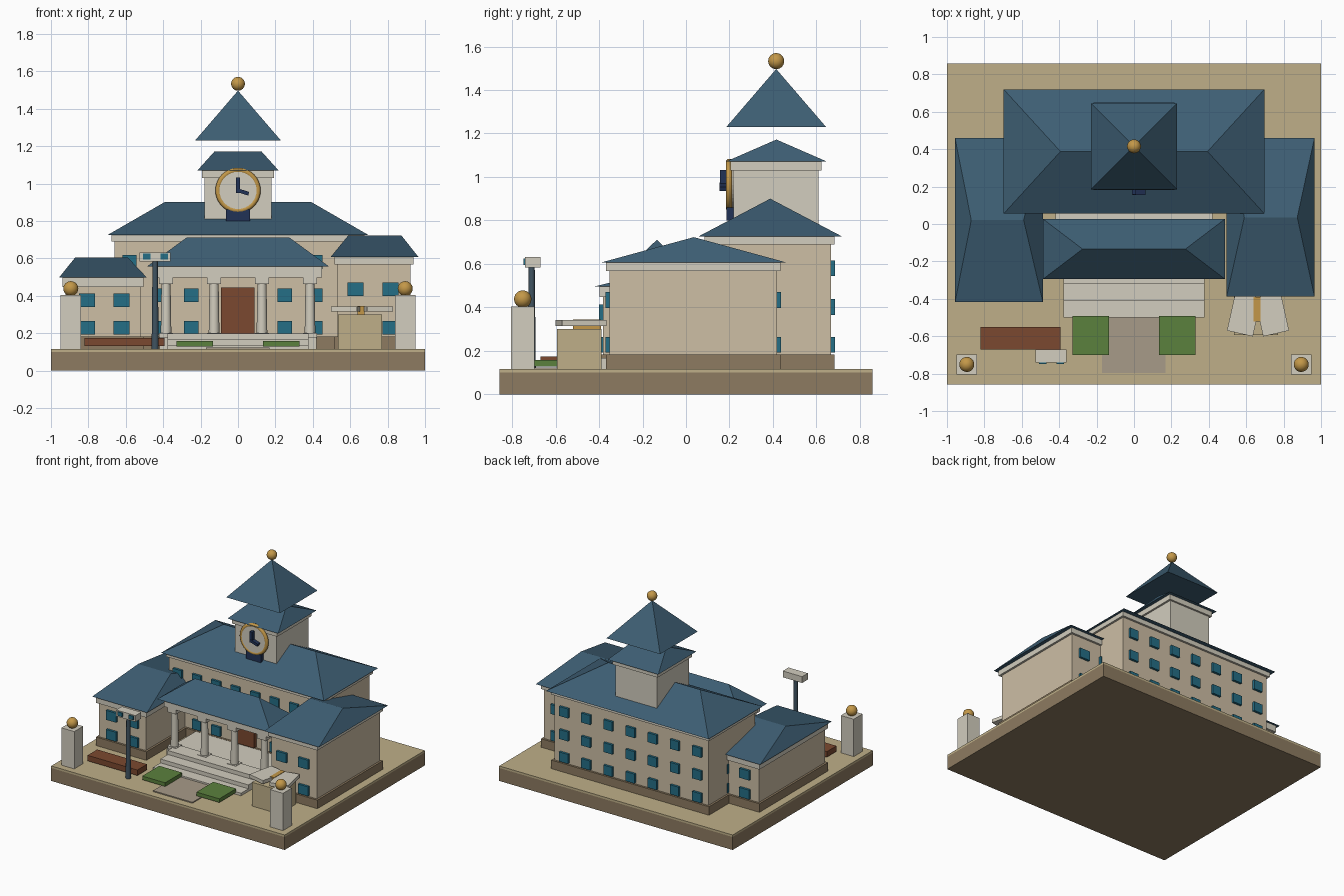
import bpy, bmesh
from math import pi
from mathutils import Matrix

if "Cube" in bpy.data.objects:
    bpy.data.objects.remove(bpy.data.objects["Cube"])

COLORS = {
    "sand": (.74, .68, .53), "earth": (.55, .48, .38), "wall": (.80, .74, .64),
    "cream": (.82, .80, .74), "roof": (.25, .37, .45), "glass": (.16, .43, .52),
    "wood": (.48, .29, .20), "gold": (.76, .59, .29), "navy": (.15, .21, .34),
    "green": (.36, .50, .25), "path": (.65, .60, .53), "slate": (.26, .33, .38),
}
MATS = {}
for key, rgb in COLORS.items():
    m = bpy.data.materials.new(key)
    m.diffuse_color = [c ** 2.2 for c in rgb] + [1]
    m.use_nodes = True
    m.node_tree.nodes["Principled BSDF"].inputs["Base Color"].default_value = m.diffuse_color
    MATS[key] = m


def finish(name, bm, color, smooth=False):
    bmesh.ops.recalc_face_normals(bm, faces=bm.faces)
    me = bpy.data.meshes.new(name)
    for f in bm.faces:
        f.smooth = smooth
    bm.to_mesh(me)
    bm.free()
    me.materials.append(MATS[color])
    ob = bpy.data.objects.new(name, me)
    bpy.context.collection.objects.link(ob)
    return ob


def add_box(bm, x0, x1, y0, y1, z0, z1):
    mat = Matrix.Translation(((x0 + x1) / 2, (y0 + y1) / 2, (z0 + z1) / 2))
    bmesh.ops.create_cube(bm, size=1, matrix=mat @ Matrix.Diagonal((x1 - x0, y1 - y0, z1 - z0, 1)))


def box(name, color, *dims):
    bm = bmesh.new()
    add_box(bm, *dims)
    return finish(name, bm, color)


def cone(name, color, loc, r0, r1, depth, seg=16, rot=None, smooth=False):
    bm = bmesh.new()
    mat = Matrix.Translation(loc) @ (rot or Matrix())
    bmesh.ops.create_cone(bm, cap_ends=True, segments=seg, radius1=r0, radius2=r1, depth=depth, matrix=mat)
    ob = finish(name, bm, color)
    if smooth:
        bpy.context.view_layer.objects.active = ob
        ob.select_set(True)
        bpy.ops.object.shade_smooth_by_angle()
        ob.select_set(False)
    return ob


def ball(name, loc, r):
    bm = bmesh.new()
    bmesh.ops.create_uvsphere(bm, u_segments=24, v_segments=12, radius=r, matrix=Matrix.Translation(loc))
    finish(name, bm, "gold", True)


def hip_roof(name, x0, x1, y0, y1, z0, z1, ra, rb):
    """Hipped roof whose ridge runs along x from ra to rb."""
    bm = bmesh.new()
    ym = (y0 + y1) / 2
    a, b, c, d = [bm.verts.new((x, y, z0)) for x, y in ((x0, y0), (x1, y0), (x1, y1), (x0, y1))]
    e, f = bm.verts.new((ra, ym, z1)), bm.verts.new((rb, ym, z1))
    for face in ((a, b, f, e), (b, c, f), (c, d, e, f), (d, a, e), (d, c, b, a)):
        bm.faces.new(face)
    finish(name, bm, "roof")


def block(name, x0, x1, y0, y1, top, cornice):
    """Plinth, wall and cornice of one building volume."""
    e = .016
    box(name + "_plinth", "earth", x0 - e, x1 + e, y0 - e, y1 + e, .115, .182)
    box(name + "_wall", "wall", x0, x1, y0, y1, .182, top - cornice)
    box(name + "_cornice", "cream", x0 - e, x1 + e, y0 - e, y1 + e, top - cornice, top)


def windows(name, xs, y, zs, w=.075, h=.073):
    bm = bmesh.new()
    for x in xs:
        for z in zs:
            add_box(bm, x - w / 2, x + w / 2, y - .018, y + .018, z - h / 2, z + h / 2)
    finish(name, bm, "glass")


# Ground slab
box("base_slab", "earth", -1, 1, -.857, .857, 0, .10)
box("ground_top", "sand", -1, 1, -.857, .857, .10, .116)

# Main hall
block("hall", -.66, .66, .10, .668, .725, .035)
hip_roof("hall_roof", -.697, .697, .055, .72, .725, .9, -.393, .393)
rows = (.228, .402, .58)
front_x = [s * x for x in (.25, .415, .58) for s in (-1, 1)]
windows("hall_front_windows", front_x, .10, rows)
windows("hall_front_centre_windows", (-.084, .084), .10, rows[2:])
windows("hall_back_windows", [.19 * i for i in range(-3, 4)], .668, rows)

# Wings, the right one taller
block("left_wing", -.922, -.522, -.383, .425, .497, .05)
hip_roof("left_wing_roof", -.957, -.487, -.418, .46, .497, .605, -.87, -.59)
block("right_wing", .532, .922, -.352, .418, .607, .04)
hip_roof("right_wing_roof", .495, .965, -.388, .46, .607, .723, .59, .873)
for side, cx, y0, y1, up in (("left", -.715, -.383, .425, .376), ("right", .722, -.352, .418, .434)):
    windows(side + "_wing_front_windows", (cx - .093, cx + .093), y0, (.228, up), .085)
    windows(side + "_wing_back_windows", (cx - .093, cx + .093), y1, (.228, up), .085)

# Portico with columns, door and steps
box("portico_floor", "cream", -.42, .42, -.275, .10, .115, .18)
for i, (y, z) in enumerate(((-.32, .197), (-.41, .166), (-.50, .136))):
    box(f"step_{i}", "cream", -.378, .376, y, -.2 if i == 0 else -.27, .115, z)
box("portico_beam", "cream", -.45, .45, -.265, 0, .497, .556)
hip_roof("portico_roof", -.487, .487, -.295, .027, .556, .711, -.275, .275)
for i, x in enumerate((-.385, -.128, .128, .385)):
    y = -.225
    cone(f"column_{i}", "cream", (x, y, .335), .029, .024, .31, 16, smooth=True)
    box(f"column_base_{i}", "cream", x - .037, x + .037, y - .037, y + .037, .17, .2)
    box(f"column_capital_{i}", "cream", x - .037, x + .037, y - .037, y + .037, .462, .497)
box("door", "wood", -.09, .088, .07, .11, .19, .444)

# Clock tower
box("tower_wall", "cream", -.178, .178, .218, .61, .70, 1.03)
box("tower_cornice", "cream", -.193, .193, .204, .624, 1.03, 1.07)
hip_roof("tower_roof", -.217, .217, .182, .65, 1.07, 1.172, -.125, .125)
cone("spire", "roof", (0, .415, 1.363), .325, 0, .267, 4, Matrix.Rotation(pi / 4, 4, 'Z'))
ball("spire_ball", (0, .415, 1.533), .037)

# Clock
turn = Matrix.Rotation(pi / 2, 4, 'X')
cone("clock_face", "cream", (0, .205, .963), .108, .108, .036, 32, turn)
bpy.ops.mesh.primitive_torus_add(location=(0, .198, .963), rotation=(pi / 2, 0, 0), major_radius=.107,
                                 minor_radius=.014, major_segments=32, minor_segments=10)
ring = bpy.context.object
ring.name = "clock_ring"
ring.data.materials.append(MATS["gold"])
bpy.ops.object.shade_smooth()
ring.select_set(False)
box("clock_minute_hand", "navy", -.011, .011, .157, .188, .95, 1.033)
hand = box("clock_hour_hand", "navy", -.005, .06, -.015, .015, -.01, .01)
hand.location, hand.rotation_euler = (0, .17, .963), (0, .3, 0)
box("clock_bracket", "navy", -.064, .064, .187, .222, .80, .86)

# Front court: path, lawns, bench, gate posts
box("path", "path", -.17, .168, -.797, -.5, .112, .124)
for side, s in (("left", -1), ("right", 1)):
    xs = sorted((s * .134, s * .33))
    box(side + "_lawn", "green", *xs, -.70, -.493, .128, .157)
    x = s * .894
    box(side + "_gate_post", "cream", x - .055, x + .055, -.805, -.697, .115, .405)
    ball(side + "_gate_ball", (x, -.751, .438), .04)
box("bench", "wood", -.82, -.393, -.67, -.552, .132, .175)

# Lamp post
cone("lamp_post", "slate", (-.443, -.71, .35), .019, .014, .47, 12, smooth=True)
box("lamp_head", "cream", -.526, -.36, -.74, -.67, .583, .632)
for i, x in enumerate((-.489, -.395)):
    box(f"lamp_glass_{i}", "glass", x - .02, x + .02, -.748, -.73, .595, .625)

# Open book on a stand
box("book_stand", "sand", .535, .77, -.594, -.388, .116, .30)
for side, s in (("left", -1), ("right", 1)):
    page = box(side + "_page", "cream", -.071, .071, -.105, .105, .315, .342)
    page.location = (.663 + s * .074, -.483, 0)
    page.rotation_euler = (0, 0, s * .22)
box("book_spine", "gold", .64, .675, -.52, -.39, .30, .345)
